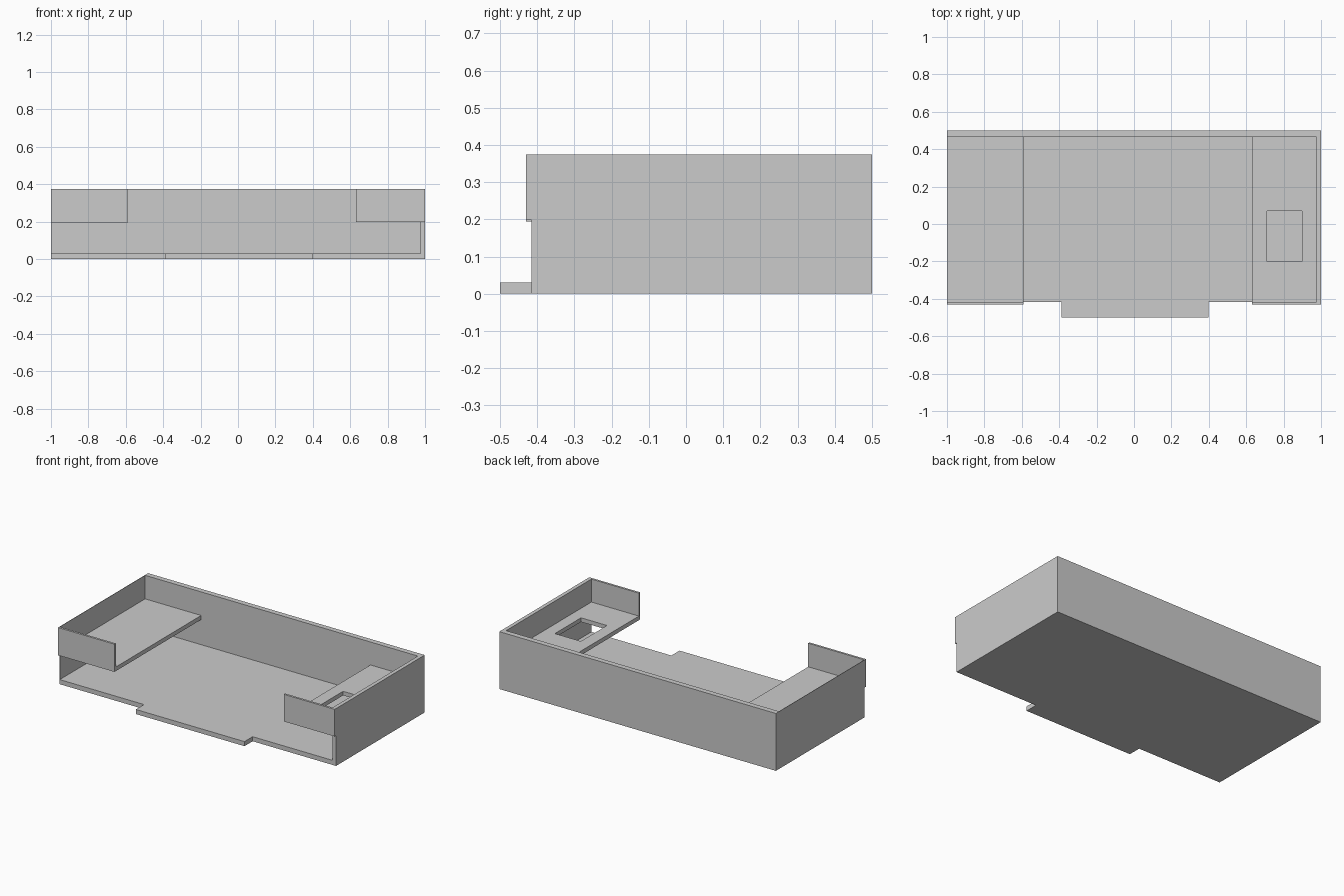
import bpy
import bmesh

if "Cube" in bpy.data.objects:
    bpy.data.objects.remove(bpy.data.objects["Cube"])


def prism(name, outline, z0, z1):
    """Extrude a flat outline from z0 up to z1."""
    bm = bmesh.new()
    face = bm.faces.new([bm.verts.new((x, y, z0)) for x, y in outline])
    ext = bmesh.ops.extrude_face_region(bm, geom=[face])
    top = [v for v in ext["geom"] if isinstance(v, bmesh.types.BMVert)]
    bmesh.ops.translate(bm, verts=top, vec=(0, 0, z1 - z0))
    bmesh.ops.recalc_face_normals(bm, faces=bm.faces)
    mesh = bpy.data.meshes.new(name)
    bm.to_mesh(mesh)
    bm.free()
    obj = bpy.data.objects.new(name, mesh)
    bpy.context.collection.objects.link(obj)
    return obj


def box(name, x0, x1, y0, y1, z0, z1):
    return prism(name, [(x0, y0), (x1, y0), (x1, y1), (x0, y1)], z0, z1)


def cut(obj, cutter):
    mod = obj.modifiers.new("cut", "BOOLEAN")
    mod.operation = "DIFFERENCE"
    mod.solver = "EXACT"
    mod.object = cutter
    cutter.hide_render = True
    cutter.hide_set(True)


FRONT, BACK, TOP = -0.416, 0.5, 0.375
INNER_BACK, INNER_L, INNER_R = 0.465, -0.997, 0.975

# Tray: floor with front tongue and three walls, hollowed from one block
tray = prism("tray", [(-1, FRONT), (-0.388, FRONT), (-0.388, -0.5), (0.397, -0.5),
                      (0.397, FRONT), (1, FRONT), (1, BACK), (-1, BACK)], 0, TOP)
cut(tray, box("tray_cavity_cutter", INNER_L, INNER_R, -0.6, INNER_BACK, 0.03, 0.6))

# Front panels and the shelves behind them
for side, px0, px1, sx0, sx1, z in (("left", -1, -0.592, INNER_L, -0.592, 0.194),
                                    ("right", 0.632, 1, 0.632, INNER_R, 0.198)):
    box(side + "_front_panel", px0, px1, -0.43, FRONT, z, TOP)
    shelf = box(side + "_shelf", sx0, sx1, FRONT, INNER_BACK, z, z + 0.027)
    # Rectangular opening in the right shelf
    if side == "right":
        cut(shelf, box("shelf_opening_cutter", 0.711, 0.899, -0.2, 0.07, 0.1, 0.3))
